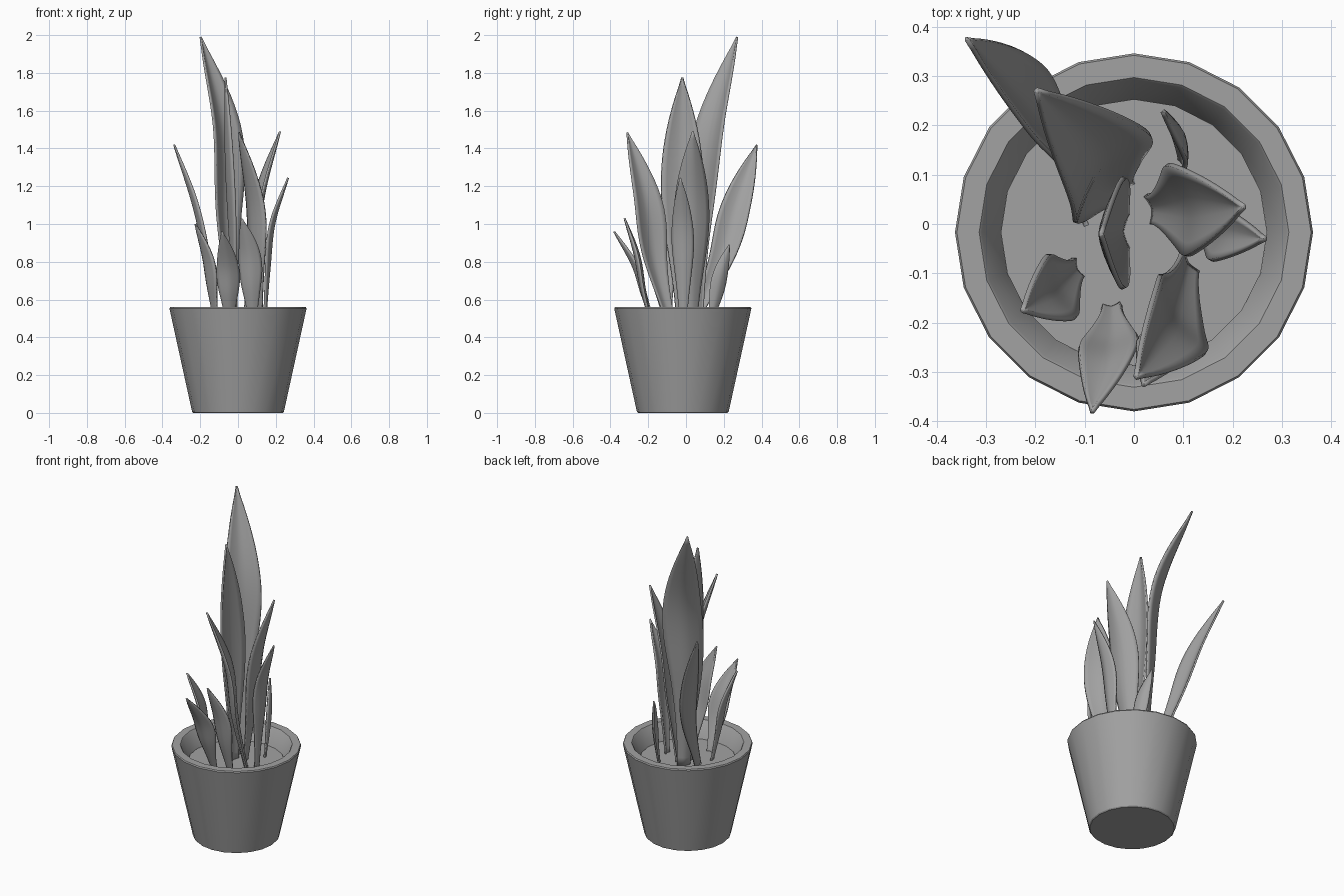
import bpy
import bmesh
import math
from mathutils import Vector

default = bpy.data.objects.get("Cube")
if default:
    bpy.data.objects.remove(default, do_unlink=True)

grey = bpy.data.materials.new("plain_grey")
grey.use_nodes = True
colour = (0.36, 0.36, 0.36, 1)
grey.diffuse_color = colour
grey.node_tree.nodes["Principled BSDF"].inputs["Base Color"].default_value = colour

POT_Y = -0.017
SIDES = 20


def finish(name, bm, angle):
    """Turn a bmesh into a shaded object."""
    bmesh.ops.recalc_face_normals(bm, faces=bm.faces)
    mesh = bpy.data.meshes.new(name)
    bm.to_mesh(mesh)
    bm.free()
    mesh.materials.append(grey)
    obj = bpy.data.objects.new(name, mesh)
    bpy.context.collection.objects.link(obj)
    bpy.ops.object.select_all(action="DESELECT")
    obj.select_set(True)
    bpy.context.view_layer.objects.active = obj
    bpy.ops.object.shade_smooth_by_angle(angle=math.radians(angle))
    return obj


def lathe(name, profile):
    """Revolve (radius, height) points, capping both ends."""
    bm = bmesh.new()
    rings = []
    for radius, z in profile:
        ring = []
        for i in range(SIDES):
            a = math.tau * i / SIDES
            ring.append(bm.verts.new((radius * math.cos(a), POT_Y + radius * math.sin(a), z)))
        rings.append(ring)
    for low, high in zip(rings, rings[1:]):
        for i in range(SIDES):
            j = (i + 1) % SIDES
            bm.faces.new((low[i], low[j], high[j], high[i]))
    bm.faces.new(rings[0])
    bm.faces.new(rings[-1])
    return finish(name, bm, 30)


def spline(points, t):
    """Smooth curve through the points, t from 0 to 1."""
    pts = [2 * points[0] - points[1]] + points + [2 * points[-1] - points[-2]]
    spans = len(points) - 1
    k = min(int(t * spans), spans - 1)
    s = t * spans - k
    a, b, c, d = pts[k:k + 4]
    return 0.5 * (2 * b + (c - a) * s + (2 * a - 5 * b + 4 * c - d) * s ** 2
                  + (3 * b - a - 3 * c + d) * s ** 3)


def blade_width(t, peak=0.55, base=0.32):
    """Narrow stalk, full middle, pointed tip."""
    if t < peak:
        s = t / peak
        return base + (1 - base) * s * s * (3 - 2 * s)
    return max(1 - ((t - peak) / (1 - peak)) ** 1.9, 0.03)


def leaf(name, width, heading, *path):
    """Gutter-shaped blade swept along a path; heading is its width direction in plan."""
    points = [Vector(p) for p in path]
    across = Vector((math.cos(math.radians(heading)), math.sin(math.radians(heading)), 0))
    lean = points[0] - points[-1]
    lean.z = 0
    bm = bmesh.new()
    rows = []
    steps, cols = 28, 8
    for i in range(steps + 1):
        t = i / steps
        centre = spline(points, t)
        tangent = (spline(points, min(t + 0.01, 1)) - spline(points, max(t - 0.01, 0))).normalized()
        side = (across - tangent * across.dot(tangent)).normalized()
        normal = side.cross(tangent)
        if normal.dot(lean) < 0:
            normal.negate()
        half = width * blade_width(t) / 2
        row = []
        for j in range(cols + 1):
            u = 2 * j / cols - 1
            bow = half * 0.35 * (abs(u) ** 1.5 - 0.4)
            row.append(bm.verts.new(centre + side * half * u + normal * bow))
        rows.append(row)
    for low, high in zip(rows, rows[1:]):
        for j in range(cols):
            bm.faces.new((low[j], low[j + 1], high[j + 1], high[j]))
    obj = finish(name, bm, 50)
    thick = obj.modifiers.new("thickness", "SOLIDIFY")
    thick.thickness = 0.01
    thick.offset = 0
    return obj


# Pot with a thick rim, and the soil inside it
lathe("pot", [(0.237, 0), (0.243, 0.006), (0.363, 0.553), (0.359, 0.56),
              (0.314, 0.56), (0.309, 0.555), (0.268, 0.44)])
lathe("soil", [(0.266, 0.442), (0.27, 0.46)])

# Tall leaves
leaf("tallest_leaf", 0.225, 46, (-0.03, 0.065, 0.45), (-0.06, 0.08, 1.0),
     (-0.07, 0.135, 1.5), (-0.197, 0.27, 1.99))
leaf("centre_leaf", 0.225, 90, (-0.02, -0.015, 0.45), (-0.03, -0.015, 0.9),
     (-0.05, -0.02, 1.35), (-0.066, -0.02, 1.775))
leaf("left_leaf", 0.19, -78, (0.035, 0.03, 0.45), (0.085, 0.03, 0.8),
     (0.125, 0.033, 1.15), (0.222, 0.035, 1.49))
leaf("front_tall_leaf", 0.18, -58, (0.11, -0.075, 0.45), (0.09, -0.165, 0.8),
     (0.075, -0.21, 1.13), (0.005, -0.31, 1.485))
leaf("back_right_leaf", 0.16, 90, (-0.1, 0.02, 0.45), (-0.16, 0.18, 0.8),
     (-0.23, 0.27, 1.11), (-0.338, 0.375, 1.42))

# Short outer leaves
leaf("outer_left_leaf", 0.115, 85, (0.14, -0.015, 0.45), (0.16, -0.015, 0.75),
     (0.185, -0.02, 1.0), (0.265, -0.03, 1.245))
leaf("front_left_leaf", 0.12, -5, (0.08, -0.18, 0.45), (0.07, -0.23, 0.65),
     (0.06, -0.265, 0.84), (0.02, -0.325, 1.03))
leaf("front_leaf", 0.12, 8, (-0.045, -0.165, 0.45), (-0.047, -0.225, 0.62),
     (-0.055, -0.275, 0.78), (-0.085, -0.38, 0.96))
leaf("front_right_leaf", 0.14, -66, (-0.115, -0.09, 0.45), (-0.145, -0.12, 0.65),
     (-0.17, -0.14, 0.82), (-0.225, -0.175, 1.0))
leaf("back_leaf", 0.085, 113, (0.1, 0.12, 0.45), (0.098, 0.155, 0.6),
     (0.09, 0.185, 0.74), (0.058, 0.228, 0.89))
